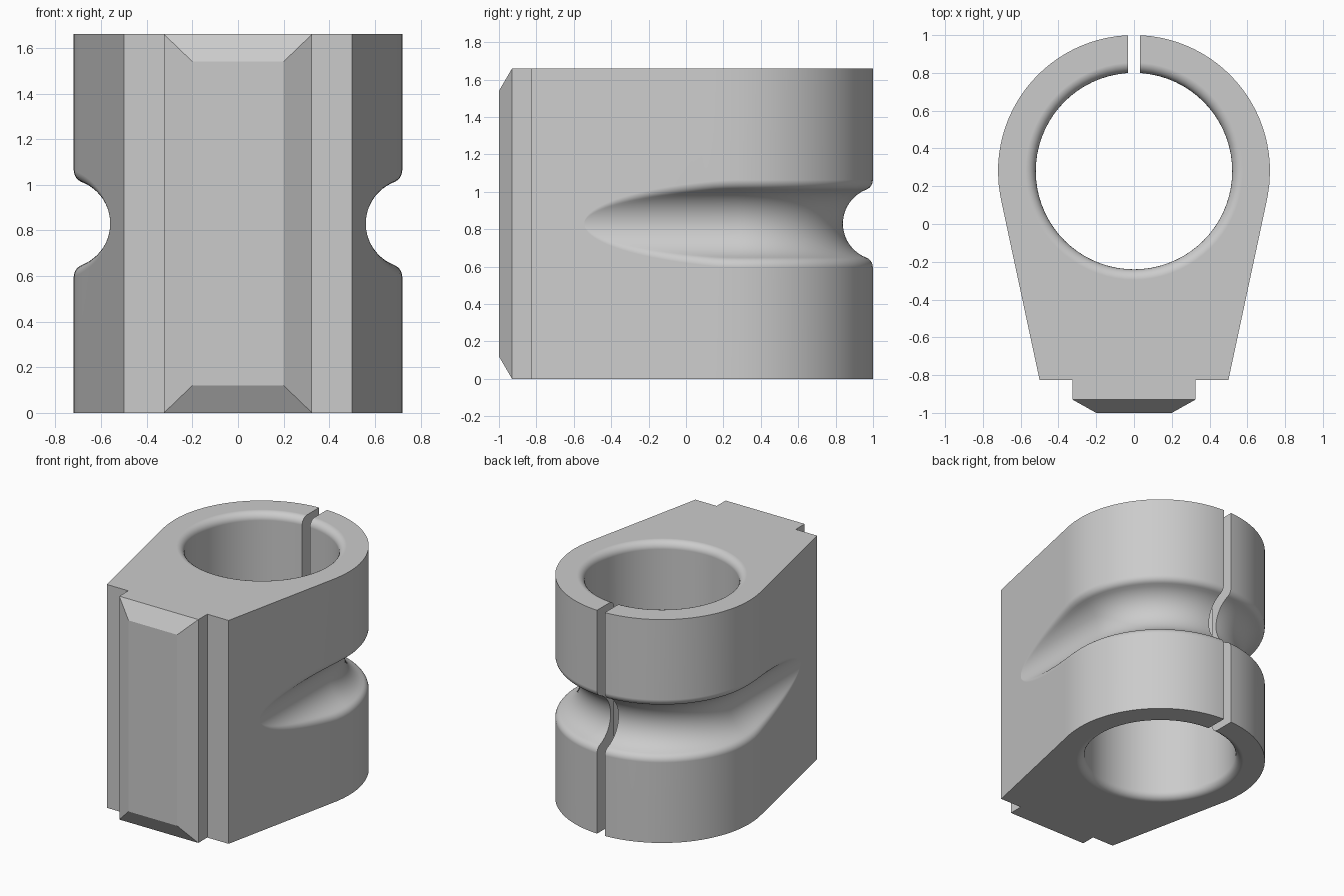
import bpy, bmesh
from math import sin, cos, pi, atan2, sqrt

if "Cube" in bpy.data.objects:
    bpy.data.objects.remove(bpy.data.objects["Cube"])

HEIGHT, MID = 1.66, 0.83
CENTRE_Y, OUTER, BORE = 0.28, 0.72, 0.52       # ring
FRONT_Y, FRONT_X = -0.825, 0.5                 # front corners of the body
PATH, TUBE, FILLET = 0.755, 0.195, 0.055       # groove path, radius, edge rounding

grey = bpy.data.materials.new("plain grey")
grey.use_nodes = True
grey.diffuse_color = (0.6, 0.6, 0.6, 1)
grey.node_tree.nodes["Principled BSDF"].inputs["Base Color"].default_value = (0.6, 0.6, 0.6, 1)


def make_object(name, bm):
    bmesh.ops.recalc_face_normals(bm, faces=bm.faces[:])
    mesh = bpy.data.meshes.new(name)
    bm.to_mesh(mesh)
    bm.free()
    mesh.materials.append(grey)
    obj = bpy.data.objects.new(name, mesh)
    bpy.context.collection.objects.link(obj)
    return obj


def loft(bm, columns):
    """Closed band of quads through columns of points, with flat end caps."""
    cols = [[bm.verts.new(p) for p in col] for col in columns]
    for a, b in zip(cols, cols[1:] + cols[:1]):
        for i in range(len(a) - 1):
            bm.faces.new((a[i], b[i], b[i + 1], a[i + 1]))
    bm.faces.new([c[0] for c in cols])
    bm.faces.new([c[-1] for c in cols])
    bmesh.ops.remove_doubles(bm, verts=bm.verts[:], dist=0.0001)


def groove_section(d, n=6, m=10):
    """Points (distance, z) up a wall at distance d with the rounded groove in it."""
    gap = PATH - d + FILLET
    reach = TUBE + FILLET
    dz = sqrt(max(reach ** 2 - gap ** 2, 0))
    if dz < 0.001:
        half = [(d, 0)] * (n + m + 1)
    else:
        phi = atan2(dz, gap)
        half = [(d - FILLET + FILLET * cos(phi * i / n), dz - FILLET * sin(phi * i / n))
                for i in range(n + 1)]
        half += [(PATH - TUBE * cos(phi * (1 - i / m)), TUBE * sin(phi * (1 - i / m)))
                 for i in range(1, m + 1)]
    lower = [(r, MID - z) for r, z in half]
    upper = [(r, MID + z) for r, z in reversed(half[:-1])]
    return [(d, 0)] + lower + upper + [(d, HEIGHT)]


# Side walls: tangent line from the front corner to the ring
rise = CENTRE_Y - FRONT_Y
tangent = atan2(-rise, FRONT_X) + atan2(sqrt(FRONT_X ** 2 + rise ** 2 - OUTER ** 2), OUTER)
tan_x, tan_y = OUTER * cos(tangent), CENTRE_Y + OUTER * sin(tangent)
slope = (tan_x - FRONT_X) / (tan_y - FRONT_Y)


def wall_x(y):
    if y > tan_y:
        return sqrt(OUTER ** 2 - (y - CENTRE_Y) ** 2)
    return FRONT_X + slope * (y - FRONT_Y)


# Body: straight side stations, then the round back, mirrored
tip = FRONT_Y + (PATH - TUBE - FRONT_X) / slope
STEPS, ARC = 24, 24
right = [[(r, FRONT_Y, z) for r, z in groove_section(FRONT_X)]]
for k in range(STEPS):
    y = tip + (CENTRE_Y - tip) * (k / STEPS) ** 2
    right.append([(r, y, z) for r, z in groove_section(wall_x(y))])
for k in range(ARC):
    a = pi / 2 * k / ARC
    right.append([(r * cos(a), CENTRE_Y + r * sin(a), z) for r, z in groove_section(OUTER)])
back = [[(0, CENTRE_Y + r, z) for r, z in groove_section(OUTER)]]
left = [[(-x, y, z) for x, y, z in col] for col in reversed(right)]
bm = bmesh.new()
loft(bm, right + back + left)
body = make_object("clamp_body", bm)

# Bore cutter with flared ends
flare = 0.055
lower = [(BORE + flare, -0.1)]
lower += [(BORE + flare - flare * sin(pi / 2 * i / 6), flare - flare * cos(pi / 2 * i / 6))
          for i in range(7)]
profile = lower + [(r, HEIGHT - z) for r, z in reversed(lower)]
SIDES = 72
bm = bmesh.new()
loft(bm, [[(r * cos(2 * pi * i / SIDES), CENTRE_Y + r * sin(2 * pi * i / SIDES), z)
           for r, z in profile] for i in range(SIDES)])
bore = make_object("bore_cutter", bm)

# Slit cutter through the back of the ring
bm = bmesh.new()
bmesh.ops.create_cube(bm, size=1)
for v in bm.verts:
    v.co = (v.co.x * 0.064, 0.9 + v.co.y * 0.6, MID + v.co.z * 2)
slit = make_object("slit_cutter", bm)

bpy.context.view_layer.objects.active = body
body.select_set(True)
for cutter in (bore, slit):
    cutter.hide_render = True
    mod = body.modifiers.new("cut", "BOOLEAN")
    mod.operation = "DIFFERENCE"
    mod.solver = "EXACT"
    mod.object = cutter
    bpy.ops.object.modifier_apply(modifier=mod.name)
    bpy.data.objects.remove(cutter)
bpy.ops.object.shade_smooth_by_angle(angle=pi / 6)
weighted = body.modifiers.new("even_shading", "WEIGHTED_NORMAL")
weighted.keep_sharp = True

# Front rail with a bevelled face
bm = bmesh.new()
rings = []
for y, x, inset in ((FRONT_Y + 0.01, 0.325, 0), (-0.93, 0.325, 0), (-1.0, 0.2, 0.12)):
    rings.append([(-x, y, inset), (x, y, inset), (x, y, HEIGHT - inset), (-x, y, HEIGHT - inset)])
loft(bm, [list(col) for col in zip(*rings)])
make_object("front_rail", bm)
